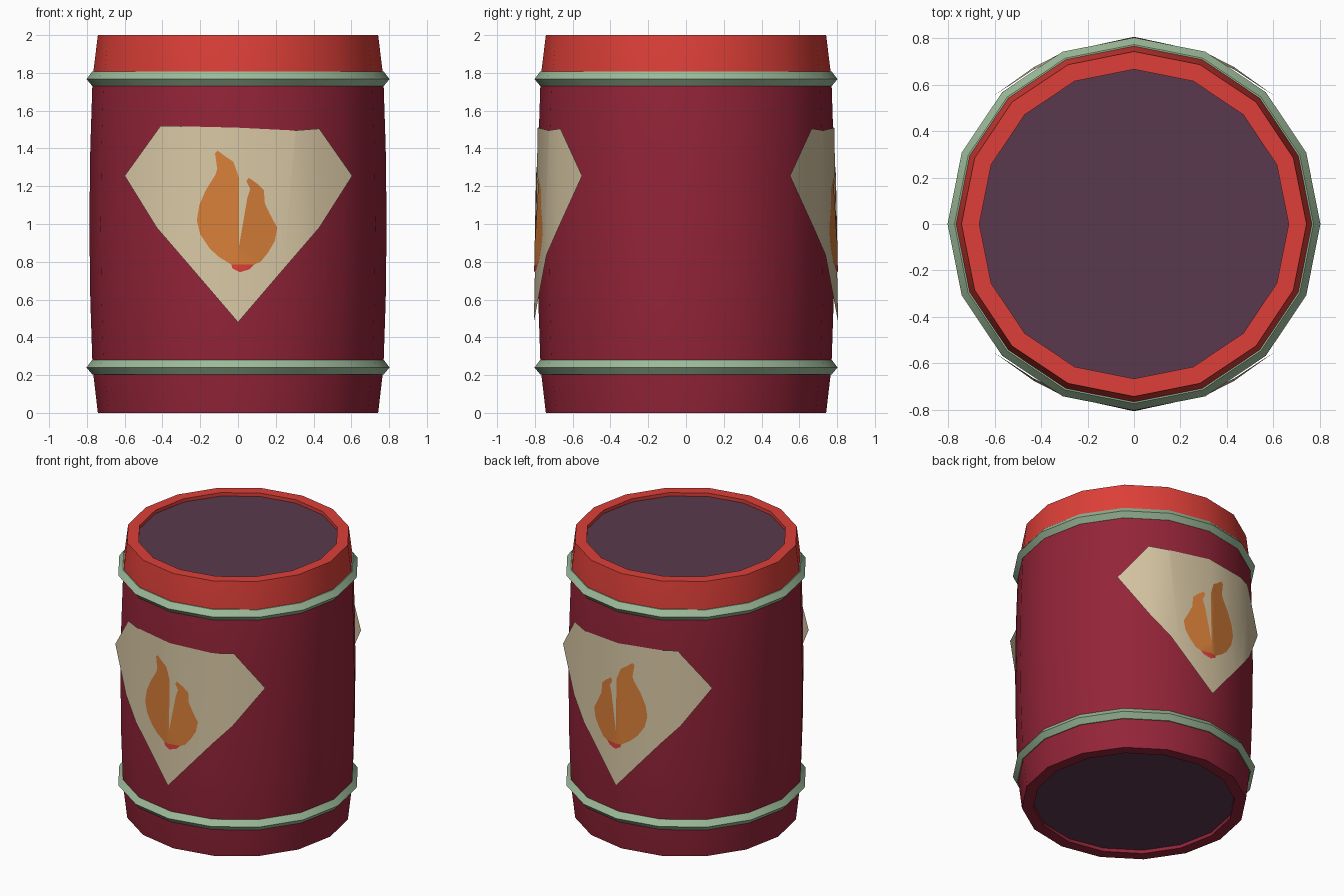
import bpy, bmesh, math

if "Cube" in bpy.data.objects:
    bpy.data.objects.remove(bpy.data.objects["Cube"])

SIDES = 16


def material(name, rgb):
    lin = [(c / 255 / 12.92) if c < 11 else ((c / 255 + 0.055) / 1.055) ** 2.4 for c in rgb]
    m = bpy.data.materials.new(name)
    m.diffuse_color = (*lin, 1)
    m.use_nodes = True
    m.node_tree.nodes["Principled BSDF"].inputs["Base Color"].default_value = m.diffuse_color
    return m


maroon = material("maroon_wood", (147, 36, 56))
red = material("bright_red", (221, 63, 56))
purple = material("dark_purple", (90, 57, 77))
green = material("sage_green", (157, 187, 154))
cream = material("cream_cloth", (216, 199, 164))
orange = material("flame_orange", (214, 126, 56))


def finish(name, bm, mats, smooth=True):
    me = bpy.data.meshes.new(name)
    bm.to_mesh(me)
    bm.free()
    for m in mats:
        me.materials.append(m)
    ob = bpy.data.objects.new(name, me)
    bpy.context.collection.objects.link(ob)
    if smooth:
        bpy.ops.object.select_all(action='DESELECT')
        ob.select_set(True)
        bpy.context.view_layer.objects.active = ob
        bpy.ops.object.shade_smooth_by_angle(angle=math.radians(30))
    return ob


def lathe(name, profile, mats, closed=False, rule=None):
    """Spin (radius, z) points round z; open profiles get capped ends."""
    bm = bmesh.new()
    rings = []
    for r, z in profile:
        rings.append([bm.verts.new((r * math.cos(2 * math.pi * i / SIDES),
                                    r * math.sin(2 * math.pi * i / SIDES), z))
                      for i in range(SIDES)])
    pairs = list(zip(rings, rings[1:]))
    if closed:
        pairs.append((rings[-1], rings[0]))
    for a, b in pairs:
        for i in range(SIDES):
            j = (i + 1) % SIDES
            bm.faces.new((a[i], a[j], b[j], b[i]))
    if not closed:
        bm.faces.new(rings[0][::-1])
        bm.faces.new(rings[-1])
    bmesh.ops.recalc_face_normals(bm, faces=bm.faces)
    if rule:
        for f in bm.faces:
            f.material_index = rule(f)
    return finish(name, bm, mats)


# Barrel with recessed ends: maroon staves, red top band, purple end caps
def barrel_colour(f):
    if len(f.verts) > 4:
        return 2
    return 1 if f.calc_center_median().z > 1.8 else 0


lathe("barrel", [(0.665, 0.025), (0.665, 0), (0.742, 0), (0.770, 0.24), (0.782, 0.6),
                 (0.787, 1.0), (0.782, 1.4), (0.770, 1.77), (0.742, 2.0),
                 (0.665, 2.0), (0.665, 1.975)],
      [maroon, red, purple], rule=barrel_colour)

# Hoops with a ridged outer edge
for name, z in (("lower_hoop", 0.24), ("upper_hoop", 1.767)):
    lathe(name, [(0.75, z - 0.036), (0.772, z - 0.036), (0.802, z),
                 (0.772, z + 0.04), (0.75, z + 0.04)], [green], closed=True)

# Cloth badge draped over the barrel, front and back
DEPTHS = [(0, 0.803), (0.306, 0.743), (0.43, 0.683), (0.61, 0.56)]


def depth(x, z):
    x = abs(x)
    for (x0, d0), (x1, d1) in zip(DEPTHS, DEPTHS[1:]):
        if x <= x1 or x1 == DEPTHS[-1][0]:
            return d0 + (d1 - d0) * (x - x0) / (x1 - x0) - 0.02 * (z - 0.6)


def draped(name, outline, mat, lift, side):
    bm = bmesh.new()
    face = bm.faces.new([bm.verts.new((x, 0, z)) for x, z in outline])
    bmesh.ops.triangulate(bm, faces=[face])
    for cut in (-0.43, -0.306, 0, 0.306, 0.43):
        bmesh.ops.bisect_plane(bm, geom=bm.verts[:] + bm.edges[:] + bm.faces[:],
                               plane_co=(cut, 0, 0), plane_no=(1, 0, 0), dist=1e-5)
    for v in bm.verts:
        v.co.y = side * (depth(v.co.x, v.co.z) + lift)
    bm.normal_update()
    for f in bm.faces:
        if f.normal.y * side < 0:
            f.normal_flip()
    finish(name, bm, [mat])


badge = [(0, 0.48), (0.24, 0.76), (0.43, 0.98), (0.605, 1.255), (0.43, 1.505), (0.3, 1.495),
         (0, 1.51), (-0.41, 1.52), (-0.6, 1.255), (-0.43, 0.98), (-0.24, 0.76)]
flame = [(-0.035, 0.785), (-0.10, 0.825), (-0.15, 0.87), (-0.20, 0.945), (-0.218, 1.02),
         (-0.205, 1.10), (-0.17, 1.18), (-0.12, 1.26), (-0.10, 1.32), (-0.122, 1.375),
         (-0.107, 1.388), (-0.07, 1.36), (-0.025, 1.33), (0.004, 1.25), (0.0, 1.13),
         (-0.02, 1.06), (-0.042, 0.99), (-0.042, 0.935), (-0.02, 0.88), (0.005, 0.88),
         (0.022, 0.93), (0.045, 1.0), (0.053, 1.08), (0.05, 1.14), (0.065, 1.185),
         (0.045, 1.225), (0.056, 1.245), (0.10, 1.215), (0.137, 1.18), (0.137, 1.12),
         (0.17, 1.05), (0.208, 0.98), (0.195, 0.91), (0.16, 0.85), (0.12, 0.80), (0.085, 0.785)]
ember = [(-0.035, 0.785), (-0.03, 0.765), (0.01, 0.745), (0.06, 0.76), (0.085, 0.785)]

for where, side in (("front", -1), ("back", 1)):
    draped(where + "_badge", badge, cream, 0, side)
    draped(where + "_flame", flame, orange, 0.004, side)
    draped(where + "_ember", ember, red, 0.004, side)
